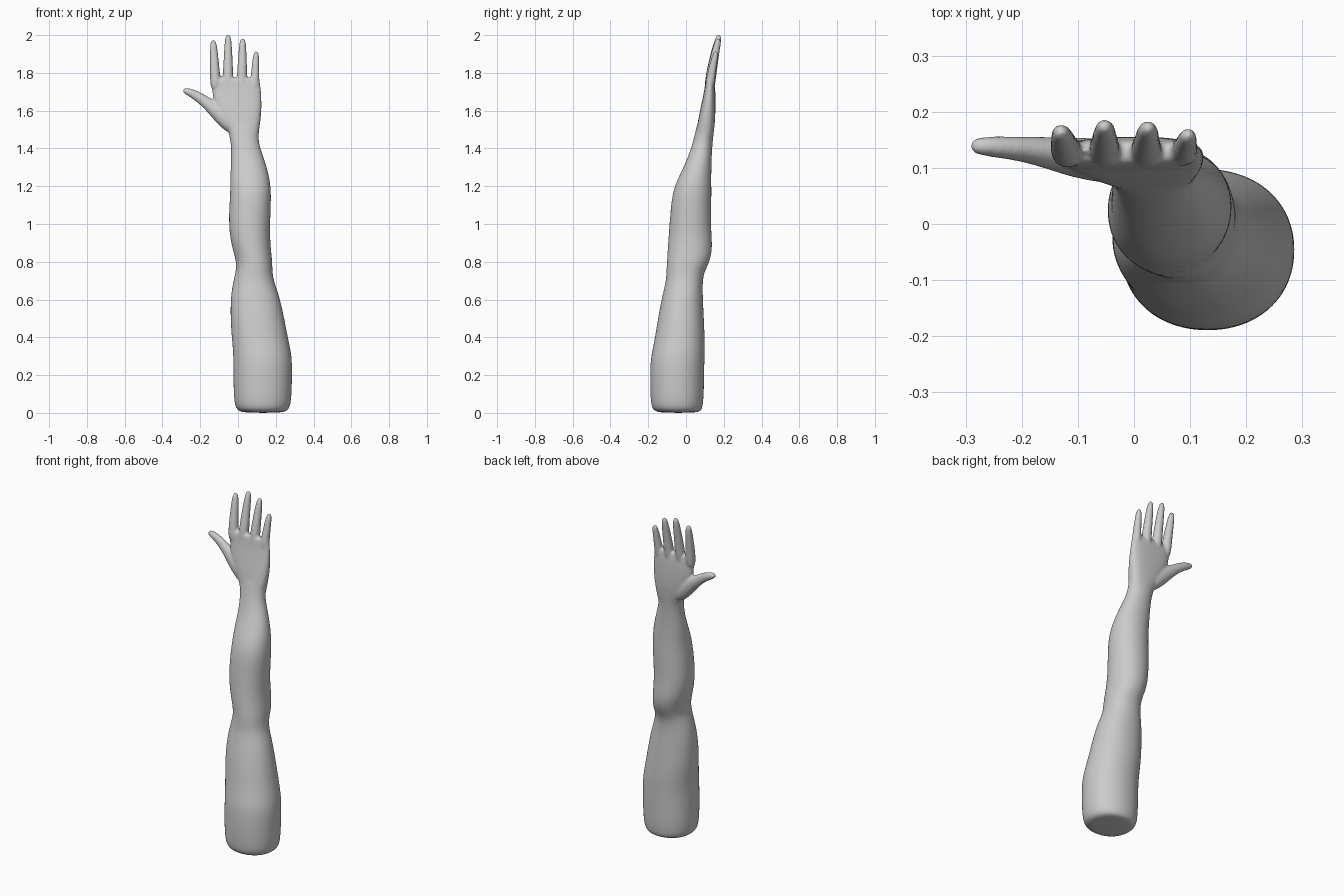
import bpy, bmesh, math
from mathutils import Vector

SIDES = 20

skin = bpy.data.materials.new("plain grey")
skin.diffuse_color = (0.6, 0.6, 0.6, 1)


def loft(name, rings, level=False, power=1.0):
    """Skin oval rings (centre, half width, half depth) and close both ends."""
    bm = bmesh.new()
    loops = []
    for i, (c, w, d) in enumerate(rings):
        t = rings[min(i + 1, len(rings) - 1)][0] - rings[max(i - 1, 0)][0]
        t = Vector((0, 0, 1)) if level else t.normalized()
        depth = (Vector((0, 1, 0)) - t * t.y).normalized()
        width = depth.cross(t)
        loop = []
        for k in range(SIDES):
            a = 2 * math.pi * k / SIDES
            ca, sa = math.cos(a), math.sin(a)
            ca = math.copysign(abs(ca) ** power, ca)
            sa = math.copysign(abs(sa) ** power, sa)
            loop.append(bm.verts.new(c + width * w * ca + depth * d * sa))
        loops.append(loop)
    for a, b in zip(loops, loops[1:]):
        for k in range(SIDES):
            n = (k + 1) % SIDES
            bm.faces.new((a[k], a[n], b[n], b[k]))
    bm.faces.new(loops[0][::-1])
    bm.faces.new(loops[-1])
    bmesh.ops.recalc_face_normals(bm, faces=bm.faces)
    me = bpy.data.meshes.new(name)
    bm.to_mesh(me)
    bm.free()
    ob = bpy.data.objects.new(name, me)
    bpy.context.collection.objects.link(ob)
    me.materials.append(skin)
    ob.modifiers.new("round", 'SUBSURF').levels = 2
    return ob


def limb(name, rows, power):
    """Rows: height, left, right, front, back."""
    return loft(name, [(Vector(((l + r) / 2, (f + b) / 2, z)), (r - l) / 2, (b - f) / 2)
                       for z, l, r, f, b in rows], True, power)


# upper arm, elbow, forearm and wrist
arm = limb("arm", [
    (0.0, 0.03, 0.235, -0.14, 0.06), (0.012, -0.003, 0.265, -0.173, 0.083),
    (0.04, -0.02, 0.281, -0.187, 0.092), (0.12, -0.026, 0.287, -0.192, 0.097),
    (0.27, -0.026, 0.290, -0.192, 0.099), (0.34, -0.029, 0.279, -0.178, 0.101),
    (0.42, -0.037, 0.262, -0.162, 0.1), (0.52, -0.042, 0.243, -0.147, 0.095),
    (0.62, -0.040, 0.220, -0.126, 0.09), (0.70, -0.026, 0.190, -0.107, 0.089),
    (0.75, -0.012, 0.183, -0.105, 0.1), (0.80, -0.010, 0.183, -0.102, 0.127),
    (0.87, -0.031, 0.175, -0.098, 0.142), (0.95, -0.047, 0.17, -0.092, 0.135),
    (1.05, -0.050, 0.173, -0.085, 0.134), (1.15, -0.043, 0.177, -0.075, 0.136),
    (1.22, -0.042, 0.172, -0.054, 0.135), (1.30, -0.040, 0.155, -0.014, 0.135),
    (1.38, -0.036, 0.126, 0.02, 0.138), (1.44, -0.040, 0.108, 0.037, 0.142),
    (1.50, -0.055, 0.113, 0.053, 0.15), (1.56, -0.075, 0.120, 0.064, 0.155)], 0.94)

# palm
palm = limb("palm", [
    (1.42, -0.025, 0.10, 0.05, 0.135), (1.48, -0.045, 0.11, 0.052, 0.147),
    (1.55, -0.085, 0.121, 0.064, 0.155), (1.61, -0.118, 0.126, 0.076, 0.156),
    (1.67, -0.134, 0.126, 0.089, 0.156), (1.73, -0.141, 0.121, 0.1, 0.153),
    (1.765, -0.141, 0.116, 0.104, 0.149), (1.775, -0.135, 0.110, 0.112, 0.142)], 0.75)

# fingers: base x, tip x, tip height, tip depth, thickness
parts = [arm, palm]
for name, x0, x1, top, y1, r in (
        ("index_finger", -0.117, -0.131, 1.975, 0.166, 0.025),
        ("middle_finger", -0.053, -0.052, 2.003, 0.176, 0.025),
        ("ring_finger", 0.020, 0.025, 1.983, 0.173, 0.025),
        ("little_finger", 0.086, 0.097, 1.915, 0.160, 0.022)):
    rings = []
    for t, s in ((0, 1.1), (0.3, 1.13), (0.5, 1), (0.7, 0.88), (0.87, 0.76), (0.96, 0.58), (1, 0.28)):
        c = Vector((x0 + (x1 - x0) * t, 0.122 + (y1 - 0.122) * t ** 1.3, 1.70 + (top - 1.70) * t))
        rings.append((c, r * s, r * s))
    parts.append(loft(name, rings))

# thumb
parts.append(loft("thumb", [(Vector(c), w, d) for c, w, d in (
    ((-0.01, 0.108, 1.49), 0.036, 0.038), ((-0.07, 0.114, 1.56), 0.050, 0.040),
    ((-0.125, 0.122, 1.61), 0.040, 0.033), ((-0.17, 0.130, 1.645), 0.031, 0.026),
    ((-0.215, 0.135, 1.677), 0.026, 0.021), ((-0.255, 0.138, 1.697), 0.022, 0.019),
    ((-0.282, 0.139, 1.706), 0.016, 0.015), ((-0.291, 0.139, 1.709), 0.008, 0.008))]))

# fuse everything into one continuous skin
bpy.ops.object.select_all(action='DESELECT')
for ob in parts:
    ob.select_set(True)
bpy.context.view_layer.objects.active = arm
bpy.ops.object.convert(target='MESH')
bpy.ops.object.join()
arm = bpy.context.view_layer.objects.active
arm.name = "arm_and_hand"
fuse = arm.modifiers.new("fuse", 'REMESH')
fuse.mode = 'VOXEL'
fuse.voxel_size = 0.006
soft = arm.modifiers.new("soften", 'SMOOTH')
soft.factor = 0.5
soft.iterations = 6
bpy.ops.object.convert(target='MESH')
bpy.ops.object.shade_smooth()
